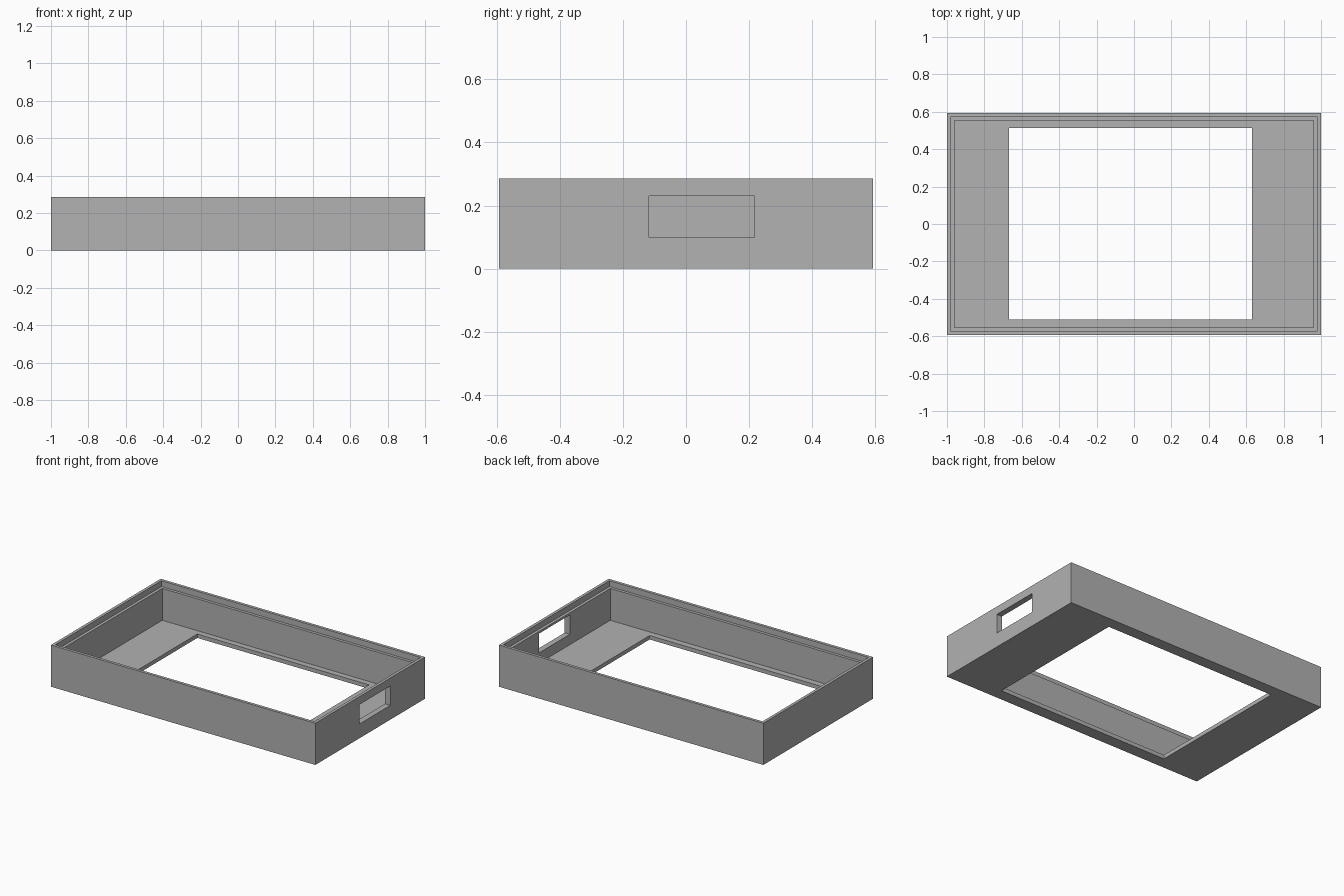
import bpy, bmesh

cube = bpy.data.objects.get("Cube")
if cube:
    bpy.data.objects.remove(cube, do_unlink=True)

HALF_X, HALF_Y, HEIGHT = 1.0, 0.593, 0.285
LIP, WALL = 0.02, 0.04        # inset of the lip and of the main wall
LEDGE_Z, FLOOR_Z = 0.245, 0.027
WINDOW = (-0.667, 0.632, -0.51, 0.513)

grey = bpy.data.materials.new("plain grey")
grey.use_nodes = True
grey.diffuse_color = (0.445, 0.445, 0.445, 1)
grey.node_tree.nodes["Principled BSDF"].inputs["Base Color"].default_value = grey.diffuse_color


def inset(d):
    return (d - HALF_X, HALF_X - d, d - HALF_Y, HALF_Y - d)


def loop(bm, rect, z):
    x0, x1, y0, y1 = rect
    return [bm.verts.new((x, y, z)) for x, y in ((x0, y0), (x1, y0), (x1, y1), (x0, y1))]


def make_object(name, bm):
    bmesh.ops.recalc_face_normals(bm, faces=bm.faces)
    mesh = bpy.data.meshes.new(name)
    bm.to_mesh(mesh)
    bm.free()
    mesh.materials.append(grey)
    obj = bpy.data.objects.new(name, mesh)
    bpy.context.collection.objects.link(obj)
    return obj


# Tray: rectangular loops running round the wall section, bridged in a closed ring
bm = bmesh.new()
section = [(WINDOW, 0), (inset(0), 0), (inset(0), HEIGHT), (inset(LIP), HEIGHT),
           (inset(LIP), LEDGE_Z), (inset(WALL), LEDGE_Z), (inset(WALL), FLOOR_Z),
           (WINDOW, FLOOR_Z)]
loops = [loop(bm, rect, z) for rect, z in section]
for a, b in zip(loops, loops[1:] + loops[:1]):
    for i in range(4):
        j = (i + 1) % 4
        bm.faces.new((a[i], a[j], b[j], b[i]))
tray = make_object("open_tray", bm)

# Side port: rectangular opening through the +x wall
bm = bmesh.new()
port = (0.9, 1.1, -0.117, 0.217)
low, high = loop(bm, port, 0.098), loop(bm, port, 0.23)
bm.faces.new(low)
bm.faces.new(high)
for i in range(4):
    j = (i + 1) % 4
    bm.faces.new((low[i], low[j], high[j], high[i]))
cutter = make_object("port_cutter", bm)
cutter.hide_render = True

cut = tray.modifiers.new("side_port", "BOOLEAN")
cut.operation = "DIFFERENCE"
cut.solver = "EXACT"
cut.object = cutter

# Bake the cut and drop the cutter
depsgraph = bpy.context.evaluated_depsgraph_get()
baked = bpy.data.meshes.new_from_object(tray.evaluated_get(depsgraph))
tray.modifiers.clear()
tray.data = baked
bpy.data.objects.remove(cutter, do_unlink=True)
